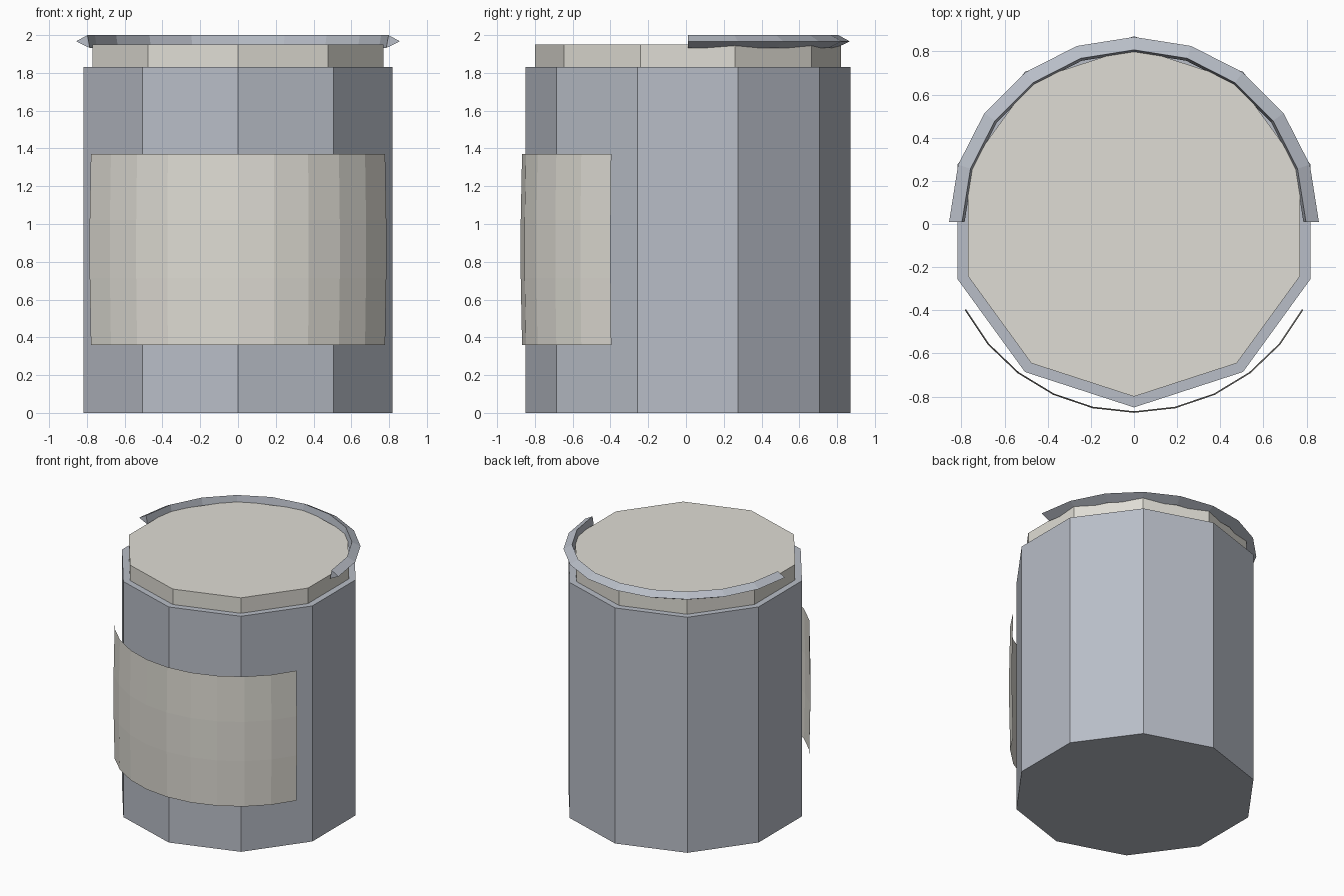
import bpy, bmesh
from math import sin, cos, radians

if "Cube" in bpy.data.objects:
    bpy.data.objects.remove(bpy.data.objects["Cube"])

CY = 0.01  # shared axis of all round parts


def material(name, rgb):
    m = bpy.data.materials.new(name)
    m.diffuse_color = (*rgb, 1)
    m.use_nodes = True
    m.node_tree.nodes["Principled BSDF"].inputs["Base Color"].default_value = m.diffuse_color
    return m


metal = material("metal", (0.48, 0.51, 0.57))
cream = material("cream", (0.74, 0.72, 0.66))


def polar(r, deg, z):
    a = radians(deg)
    return (r * cos(a), CY + r * sin(a), z)


def finish(name, bm, mat, closed=True):
    if closed:
        bmesh.ops.recalc_face_normals(bm, faces=bm.faces)
    mesh = bpy.data.meshes.new(name)
    bm.to_mesh(mesh)
    bm.free()
    mesh.materials.append(mat)
    obj = bpy.data.objects.new(name, mesh)
    bpy.context.collection.objects.link(obj)
    return obj


def bridge(bm, rows, wrap=False):
    """Quads between neighbouring rows of vertices."""
    for a, b in zip(rows, rows[1:]):
        n = len(a)
        for i in range(n if wrap else n - 1):
            j = (i + 1) % n
            bm.faces.new((a[i], a[j], b[j], b[i]))


def prism(name, r, z0, z1, mat):
    """Ten-sided drum with a corner facing the front."""
    bm = bmesh.new()
    rows = [[bm.verts.new(polar(r, -90 + 36 * i, z)) for i in range(10)]
            for z in (z0, z1)]
    bridge(bm, rows, wrap=True)
    bm.faces.new(rows[0][::-1])
    bm.faces.new(rows[1])
    return finish(name, bm, mat)


# Can body and the lid plug standing proud of it
prism("can_body", 0.86, 0.0, 1.83, metal)
prism("can_lid", 0.81, 1.83, 1.95, cream)

# Curved label wrapped around the front, slightly bulged in the middle
bm = bmesh.new()
rows = [[bm.verts.new(polar(r, -90 + 12.5 * i, z)) for i in range(-5, 6)]
        for r, z in ((0.878, 0.36), (0.885, 0.715), (0.885, 1.02), (0.878, 1.37))]
bridge(bm, rows)
finish("label", bm, cream, closed=False)

# Half-round wire handle folded back over the lid, triangular in section
bm = bmesh.new()
section = ((0.797, 2.0), (0.785, 1.932), (0.857, 1.967))
rows = [[bm.verts.new(polar(r, 18 * i, z)) for r, z in section] for i in range(11)]
bridge(bm, rows, wrap=True)
bm.faces.new(rows[0])
bm.faces.new(rows[-1])
finish("handle", bm, metal)
